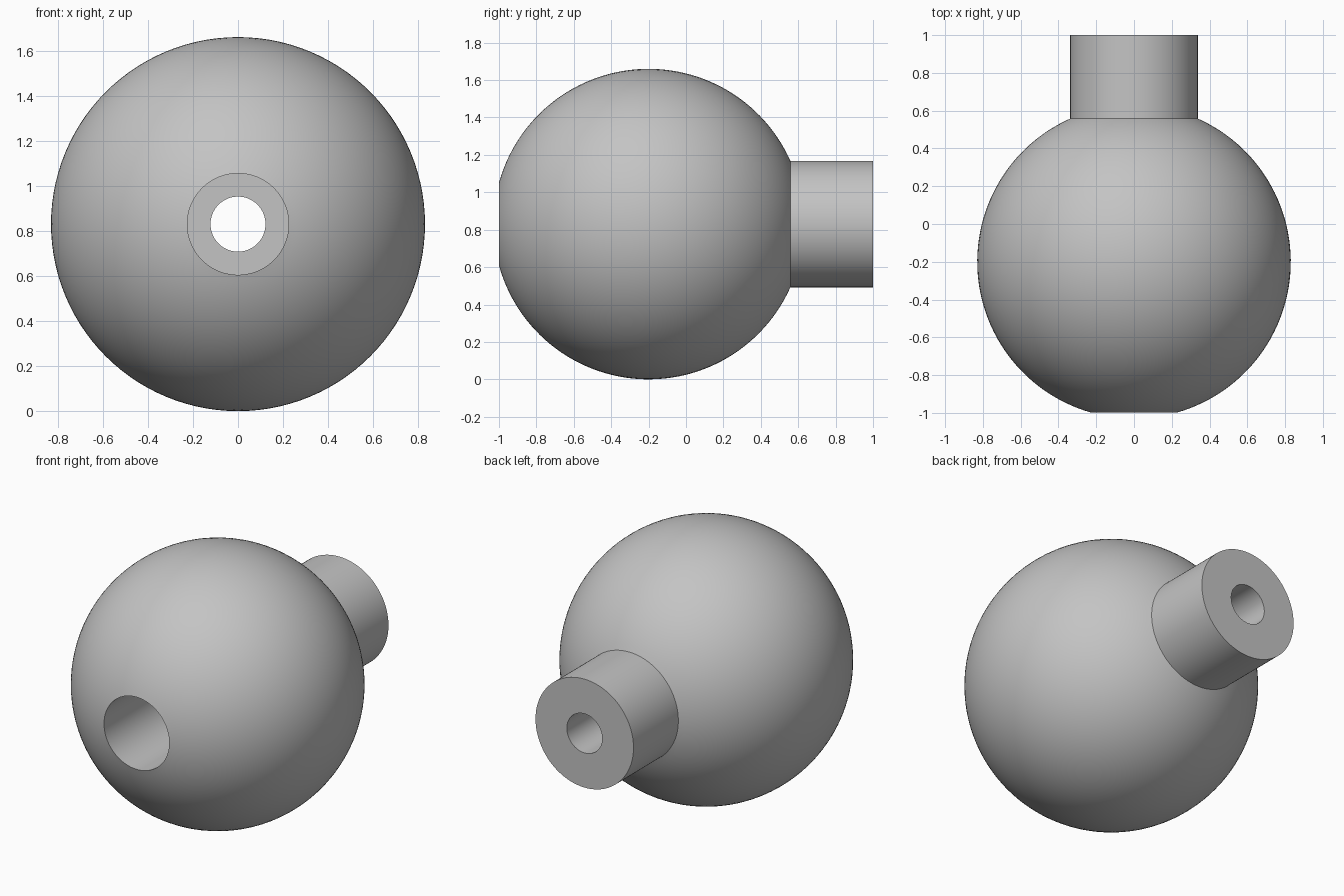
import bpy
import bmesh
from math import asin, cos, sin, pi, radians
from mathutils import Vector

cube = bpy.data.objects.get("Cube")
if cube:
    bpy.data.objects.remove(cube, do_unlink=True)

# Main dimensions
BALL_R, BALL_Y, AXIS_Z = 0.83, -0.2, 0.83
BORE_R, HOLE_R, COLLAR_R = 0.225, 0.122, 0.338
STEP_Y, BACK_Y = 0.3, 1.0
ARC_STEPS, SEGMENTS = 56, 112

grey = bpy.data.materials.new("plain grey")
grey.use_nodes = True
colour = (0.55, 0.55, 0.55, 1)
grey.diffuse_color = colour
grey.node_tree.nodes["Principled BSDF"].inputs["Base Color"].default_value = colour


def lathe(name, profile):
    """Turn a closed (radius, y) outline around the y axis."""
    bm = bmesh.new()
    verts = [bm.verts.new((r, y, 0)) for r, y in profile]
    edges = [bm.edges.new((v, verts[i - 1])) for i, v in enumerate(verts)]
    bmesh.ops.spin(bm, geom=verts + edges, cent=(0, 0, 0), axis=(0, 1, 0),
                   angle=2 * pi, steps=SEGMENTS, use_merge=True)
    bmesh.ops.remove_doubles(bm, verts=bm.verts, dist=1e-5)
    bmesh.ops.translate(bm, verts=bm.verts, vec=Vector((0, 0, AXIS_Z)))
    bmesh.ops.recalc_face_normals(bm, faces=bm.faces)
    mesh = bpy.data.meshes.new(name)
    bm.to_mesh(mesh)
    bm.free()
    mesh.materials.append(grey)
    obj = bpy.data.objects.new(name, mesh)
    bpy.context.collection.objects.link(obj)
    return obj


# Ball surface from the bore mouth round to the collar
start = asin(BORE_R / BALL_R)
end = pi - asin(COLLAR_R / BALL_R)
angles = [start + (end - start) * i / ARC_STEPS for i in range(ARC_STEPS + 1)]
outline = [(BALL_R * sin(a), BALL_Y - BALL_R * cos(a)) for a in angles]

# Collar, narrow through hole and wide front bore
outline += [(COLLAR_R, BACK_Y), (HOLE_R, BACK_Y), (HOLE_R, STEP_Y), (BORE_R, STEP_Y)]

knob = lathe("ball_knob_with_collar", outline)

bpy.ops.object.select_all(action="DESELECT")
knob.select_set(True)
bpy.context.view_layer.objects.active = knob
bpy.ops.object.shade_smooth_by_angle(angle=radians(30))
